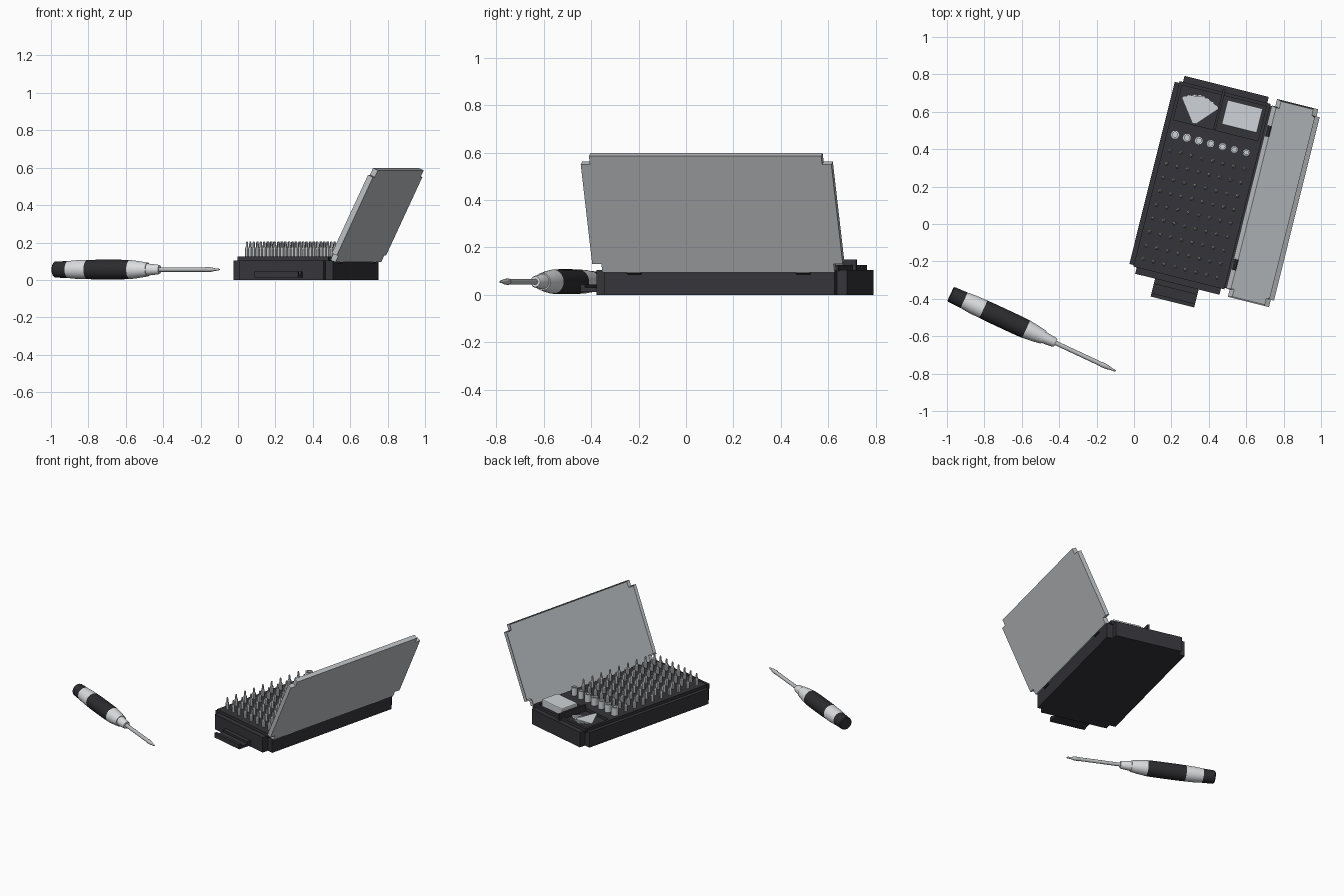
import bpy, bmesh, math
from mathutils import Matrix, Vector

cube = bpy.data.objects.get("Cube")
if cube:
    bpy.data.objects.remove(cube, do_unlink=True)


def material(name, r, g, b):
    m = bpy.data.materials.new(name)
    m.use_nodes = True
    m.diffuse_color = (r, g, b, 1)
    m.node_tree.nodes["Principled BSDF"].inputs["Base Color"].default_value = (r, g, b, 1)
    return m


BLACK = material("case black", .035, .035, .042)
GRIP = material("grip black", .025, .025, .029)
WHITE = material("handle silver", .72, .73, .75)
STEEL = material("bit steel", .5, .51, .52)
LID = material("frosted lid grey", .5, .52, .54)
PALE = material("accessory pale grey", .62, .65, .68)

# The case is turned on the ground; its parts use local width, length, height
TURN = Matrix.Rotation(math.radians(-14), 4, 'Z')
MID_U, MID_V = .3025, .2885


def finish(name, bm, mats, matrix=TURN, smooth=False):
    bmesh.ops.recalc_face_normals(bm, faces=bm.faces)
    me = bpy.data.meshes.new(name)
    bm.to_mesh(me)
    bm.free()
    for m in mats:
        me.materials.append(m)
    ob = bpy.data.objects.new(name, me)
    ob.matrix_world = matrix
    bpy.context.collection.objects.link(ob)
    if smooth:
        bpy.ops.object.select_all(action='DESELECT')
        ob.select_set(True)
        bpy.context.view_layer.objects.active = ob
        bpy.ops.object.shade_smooth_by_angle(angle=math.radians(35))
    return ob


def add_prism(bm, points, z0, z1):
    """Extrude a flat outline from z0 to z1 and return the top face."""
    low = [bm.verts.new((x, y, z0)) for x, y in points]
    high = [bm.verts.new((x, y, z1)) for x, y in points]
    n = len(points)
    bm.faces.new(low[::-1])
    for i in range(n):
        j = (i + 1) % n
        bm.faces.new((low[i], low[j], high[j], high[i]))
    return bm.faces.new(high)


def add_box(bm, u0, u1, v0, v1, z0, z1):
    return add_prism(bm, [(u0, v0), (u1, v0), (u1, v1), (u0, v1)], z0, z1)


def box(name, mat, *dims):
    bm = bmesh.new()
    add_box(bm, *dims)
    return finish(name, bm, [mat])


def notched(cu, cv, w, l, n):
    """Rectangle outline with a square notch at each corner."""
    pts = []
    for sx, sy, flip in ((1, 1, 0), (-1, 1, 1), (-1, -1, 0), (1, -1, 1)):
        trio = [(w, l - n), (w - n, l - n), (w - n, l)]
        if flip:
            trio.reverse()
        pts += [(cu + sx * a, cv + sy * b) for a, b in trio]
    return pts


def add_lathe(bm, profile, sides, place=Matrix(), bands=None):
    """Revolve (radius, height) pairs around z; bands gives a material per step."""
    rings = []
    for r, h in profile:
        rings.append([bm.verts.new(place @ Vector((r * math.cos(k * math.tau / sides),
                      r * math.sin(k * math.tau / sides), h))) for k in range(sides)])
    for i, (a, b) in enumerate(zip(rings, rings[1:])):
        for k in range(sides):
            j = (k + 1) % sides
            f = bm.faces.new((a[k], a[j], b[j], b[k]))
            f.material_index = bands[i] if bands else 0
    bm.faces.new(rings[0][::-1])
    last = bm.faces.new(rings[-1])
    last.material_index = bands[-1] if bands else 0


# Case base with notched corners
bm = bmesh.new()
add_prism(bm, notched(MID_U, MID_V, .275, .545, .043), 0, .105)
finish("case_base", bm, [BLACK])

# Raised deck for the bits and frame around the two compartments
box("bit_deck", BLACK, .052, .553, -.222, .575, .1, .125)
bm = bmesh.new()
for dims in ((.052, .553, .575, .592), (.052, .553, .782, .8),
             (.052, .07, .592, .782), (.535, .553, .592, .782)):
    add_box(bm, *dims, .1, .125)
finish("compartment_frame", bm, [BLACK])
box("compartment_divider", BLACK, .288, .302, .592, .815, .1, .15)

# Pull-out tray at the front end
bm = bmesh.new()
add_box(bm, .18, .42, -.355, -.25, .012, .03)
add_box(bm, .18, .42, -.355, -.335, .012, .044)
add_box(bm, .18, .42, -.285, -.25, .012, .044)
finish("drawer_pull", bm, [BLACK])

# Hinge barrels
bm = bmesh.new()
for v in (-.08, .655):
    place = Matrix.Translation((.578, v - .03, .1)) @ Matrix.Rotation(-math.pi / 2, 4, 'X')
    add_lathe(bm, [(.014, 0), (.014, .06)], 10, place)
finish("hinges", bm, [BLACK], smooth=True)

# Open lid: shallow shell leaning outward
bm = bmesh.new()
top = add_prism(bm, notched(0, 0, .272, .545, .04), 0, .03)
bmesh.ops.recalc_face_normals(bm, faces=bm.faces)
bmesh.ops.inset_region(bm, faces=[top], thickness=.01)
bmesh.ops.translate(bm, verts=top.verts, vec=(0, 0, -.022))
LEAN = Matrix.Translation((.708, MID_V, .34)) @ Matrix.Rotation(math.radians(-64.5), 4, 'Y')
finish("lid", bm, [LID], TURN @ LEAN)

# Rows of screwdriver bits
ROWS, COLUMNS = 9, 8
bm = bmesh.new()
for row in range(ROWS):
    for col in range(COLUMNS):
        place = Matrix.Translation((.092 + col * .0585, -.17 + row * .0748, .12))
        add_lathe(bm, [(.012, 0), (.012, .045), (.007, .056), (.006, .078), (.003, .086)], 6, place)
finish("bits", bm, [STEEL])

# Row of sockets with hollow tops
bm = bmesh.new()
for col in range(7):
    place = Matrix.Translation((.097 + col * .0655, .516, .12))
    r = .024 - col * .0008
    add_lathe(bm, [(r, 0), (r, .06), (r * .6, .06), (r * .6, .045)], 14, place)
finish("sockets", bm, [PALE], smooth=True)

# Magnetizer block in the right compartment
block = box("magnetizer_block", PALE, .325, .52, .63, .765, .1, .16)
bevel = block.modifiers.new("soft_edges", 'BEVEL')
bevel.width = .006
bevel.segments = 2

# Fan of triangular picks in the left compartment
bm = bmesh.new()
apex = Vector((.18, .6))
for i, angle in enumerate((-20, -8, 4, 14)):
    rot = Matrix.Rotation(math.radians(angle), 2)
    corners = [(.008, 0), (.064, .135), (.056, .145), (-.056, .145), (-.064, .135), (-.008, 0)]
    pts = [apex + rot @ Vector(c) for c in corners]
    add_prism(bm, [(p.x, p.y) for p in pts], .106 + i * .006, .111 + i * .006)
finish("opening_picks", bm, [PALE])

# Screwdriver handle: alternating dark and silver bands along its axis
AXIS = Matrix.Translation((-.981, -.374, .0555)) \
    @ Matrix.Rotation(math.radians(-25), 4, 'Z') @ Matrix.Rotation(math.pi / 2, 4, 'Y')
bm = bmesh.new()
profile = [(.038, 0), (.043, .006), (.0455, .08), (.05, .13), (.0515, .194), (.0525, .25),
           (.0525, .39), (.051, .446), (.046, .49), (.037, .55), (.032, .55), (.026, .61), (.022, .62)]
bands = [0, 0, 1, 1, 0, 0, 0, 1, 1, 1, 1, 1]
add_lathe(bm, profile, 32, AXIS, bands)
finish("driver_handle", bm, [GRIP, WHITE], Matrix(), smooth=True)

# Screwdriver shaft and fitted bit
bm = bmesh.new()
add_lathe(bm, [(.012, .61), (.012, .885)], 16, AXIS)
add_lathe(bm, [(.009, .88), (.014, .89), (.012, .925), (.007, .945), (.006, .965), (.002, .975)], 12, AXIS)
finish("driver_shaft", bm, [STEEL], Matrix(), smooth=True)
